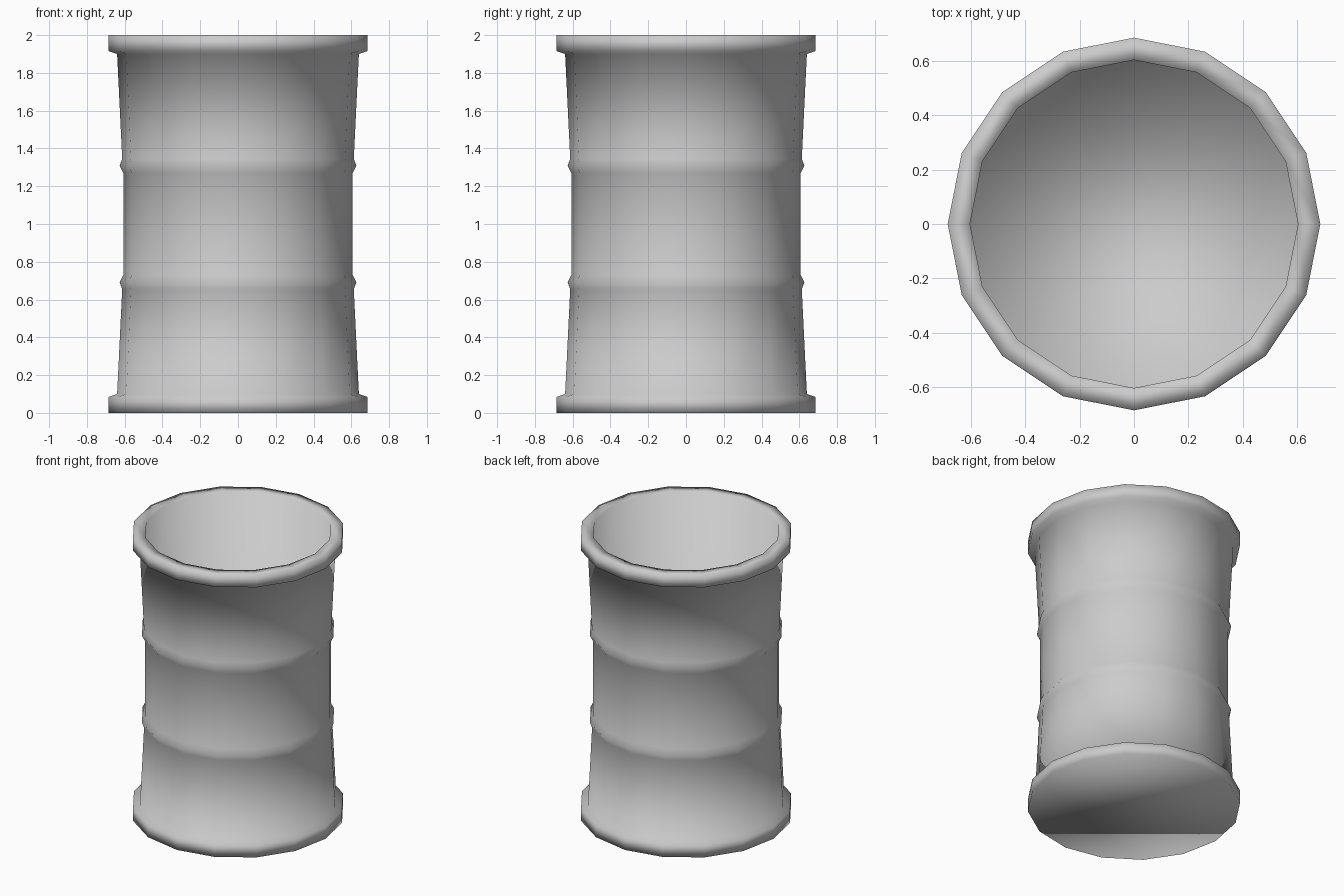
import bpy, bmesh
from math import cos, sin, tau

if "Cube" in bpy.data.objects:
    bpy.data.objects.remove(bpy.data.objects["Cube"])

SIDES = 16

# Lower half of the outer wall: foot rim, tapered wall, raised hoop (radius, height)
lower = [(0.685, 0.0), (0.685, 0.085), (0.64, 0.1),
         (0.611, 0.655), (0.627, 0.692), (0.607, 0.73)]
lower[3], lower[5] = (0.613, 0.655), (0.607, 0.73)
# Upper half mirrors the lower half
upper = [(r, 2.0 - z) for r, z in reversed(lower)]
# Flat lip, then the open inside down to the floor
inside = [(0.603, 2.0), (0.603, 0.09)]
profile = lower + upper + inside

# Lathe the profile into rings of faces
bm = bmesh.new()
rings = [[bm.verts.new((r * cos(tau * i / SIDES), r * sin(tau * i / SIDES), z))
          for i in range(SIDES)] for r, z in profile]
for a, b in zip(rings, rings[1:]):
    for i in range(SIDES):
        j = (i + 1) % SIDES
        bm.faces.new((a[i], a[j], b[j], b[i]))

# Underside and inner floor
bm.faces.new(list(reversed(rings[0])))
bm.faces.new(rings[-1])
for f in bm.faces:
    f.smooth = True

mesh = bpy.data.meshes.new("open_barrel")
bm.to_mesh(mesh)
bm.free()
barrel = bpy.data.objects.new("open_barrel", mesh)
bpy.context.collection.objects.link(barrel)
